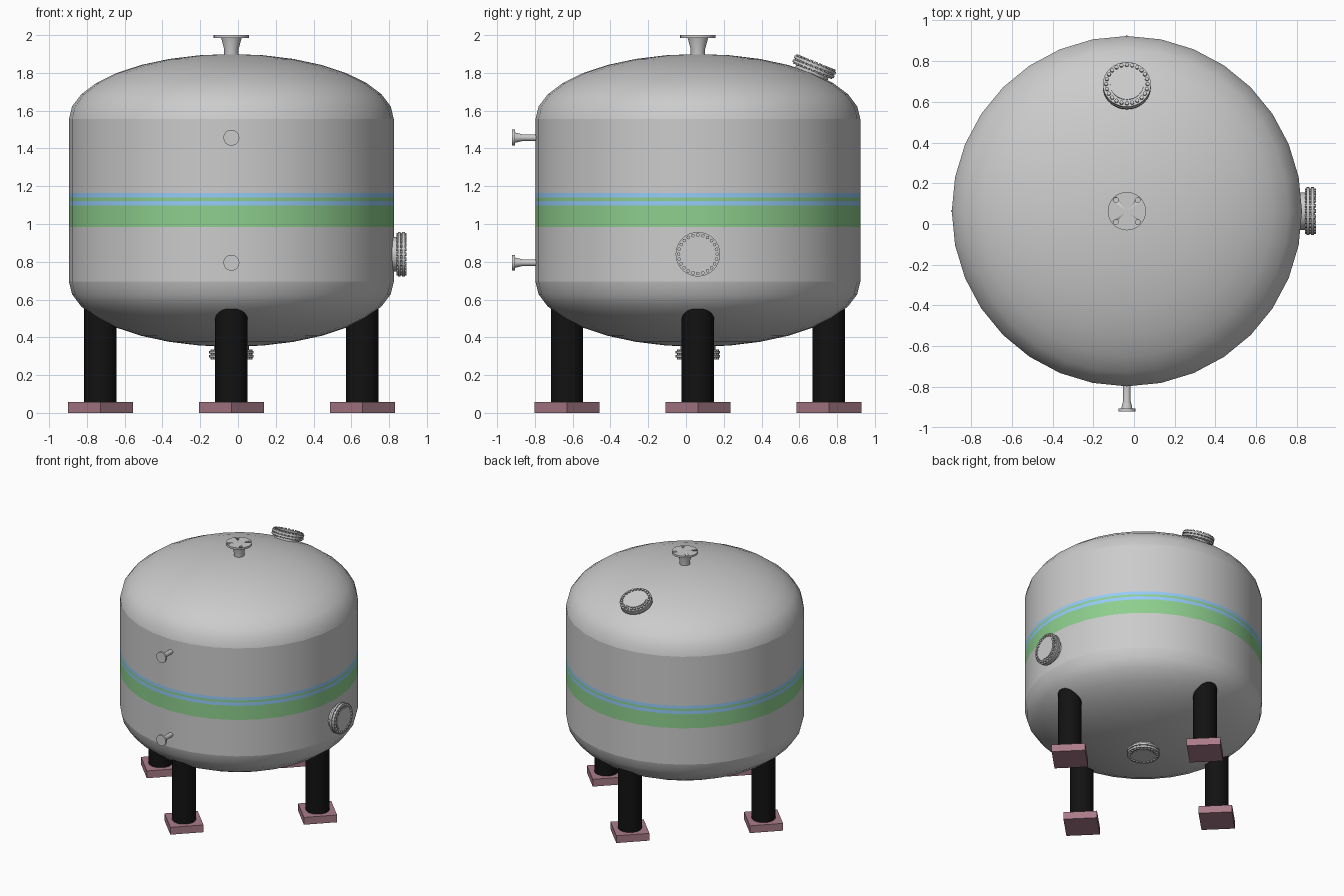
import bpy, bmesh
from math import sin, cos, pi, radians
from mathutils import Vector, Matrix

if "Cube" in bpy.data.objects:
    bpy.data.objects.remove(bpy.data.objects["Cube"])

CX, CY, R, DOME = -0.035, 0.063, 0.86, 0.345
Z_LOW, Z_HIGH = 0.695, 1.555


def material(name, rgb):
    m = bpy.data.materials.new(name)
    m.diffuse_color = (*rgb, 1)
    m.use_nodes = True
    m.node_tree.nodes["Principled BSDF"].inputs["Base Color"].default_value = m.diffuse_color
    return m


green = material("green", (0.27, 0.62, 0.27))
blue = material("blue", (0.30, 0.60, 0.95))
black = material("black", (0.006, 0.006, 0.006))
mauve = material("mauve", (0.40, 0.20, 0.25))


def revolve(bm, profile, n=32, offset=(0, 0)):
    """Revolve (radius, height) points about z; radius 0 closes to a point."""
    rings = []
    for r, z in profile:
        if r == 0:
            rings.append([bm.verts.new((*offset, z))] * n)
        else:
            rings.append([bm.verts.new((offset[0] + r * cos(2 * pi * i / n),
                                        offset[1] + r * sin(2 * pi * i / n), z)) for i in range(n)])
    for a, b in zip(rings, rings[1:]):
        for i in range(n):
            j = (i + 1) % n
            bm.faces.new(list(dict.fromkeys((a[i], a[j], b[j], b[i]))))


def finish(name, bm, loc=(CX, CY, 0), axis=(0, 0, 1), mat=None):
    """Turn the bmesh into an object whose local z points along axis."""
    me = bpy.data.meshes.new(name)
    bm.to_mesh(me)
    bm.free()
    me.shade_smooth()
    me.set_sharp_from_angle(angle=radians(35))
    if mat:
        me.materials.append(mat)
    ob = bpy.data.objects.new(name, me)
    ob.matrix_world = Matrix.Translation(loc) @ Vector(axis).to_track_quat('Z', 'Y').to_matrix().to_4x4()
    bpy.context.collection.objects.link(ob)
    return ob


def lathe(name, profile, n=32, **kw):
    bm = bmesh.new()
    revolve(bm, profile, n)
    return finish(name, bm, **kw)


def rod(r, z0, z1):
    return [(0, z0), (r, z0), (r, z1), (0, z1)]


# Shell courses and painted bands
for name, z0, z1, mat in [
        ("lower_shell", Z_LOW, 0.984, None), ("wide_green_band", 0.984, 1.097, green),
        ("lower_blue_band", 1.097, 1.123, blue), ("thin_green_band", 1.123, 1.139, green),
        ("upper_blue_band", 1.139, 1.163, blue), ("upper_shell", 1.163, Z_HIGH, None)]:
    lathe(name, [(R, z0), (R, z1)], mat=mat)

# Elliptical heads
arc = [(R * cos(i * pi / 16), DOME * sin(i * pi / 16)) for i in range(8)] + [(0, DOME)]
lathe("top_head", [(r, Z_HIGH + h) for r, h in arc])
lathe("bottom_head", [(r, Z_LOW - h) for r, h in reversed(arc)])

# Legs with diamond-set base plates
for name, dx, dy in [("front", 0, -1), ("right", 1, 0), ("back", 0, 1), ("left", -1, 0)]:
    loc = (CX + 0.693 * dx, CY + 0.693 * dy, 0)
    lathe(name + "_leg", rod(0.086, 0.05, 0.56), loc=loc, mat=black)
    lathe(name + "_base_plate", rod(0.172, 0, 0.058), n=4, loc=loc, mat=mauve)


# Bolted manways: neck, flange, gasket gap, cover, ring of bolts
def manway(name, loc, axis):
    bm = bmesh.new()
    revolve(bm, [(0.092, -0.06), (0.092, 0.022), (0.118, 0.022), (0.118, 0.036), (0.09, 0.036),
                 (0.09, 0.043), (0.118, 0.043), (0.118, 0.058), (0.082, 0.058), (0.082, 0.063),
                 (0, 0.063)])
    for i in range(24):
        a = 2 * pi * i / 24
        p = (0.102 * cos(a), 0.102 * sin(a))
        revolve(bm, rod(0.0095, 0.014, 0.068), 8, p)
    finish(name, bm, loc, axis)


tilt = radians(22)
manway("side_manway", (CX + R, CY, 0.84), (1, 0, 0))
manway("top_manway", (CX, 0.664, 1.795), (0, sin(tilt), cos(tilt)))
manway("bottom_manway", (CX, CY, Z_LOW - DOME), (0, 0, -1))

# Small front nozzles
for name, z in [("upper_nozzle", 1.457), ("lower_nozzle", 0.795)]:
    lathe(name, [(0.018, -0.04), (0.018, 0.07), (0.027, 0.108), (0.042, 0.109),
                 (0.042, 0.123), (0, 0.123)], loc=(CX, CY - R, z), axis=(0, -1, 0))

# Top nozzle with four bolt holes in its flange
top = lathe("top_nozzle", [(0, 1.86), (0.038, 1.86), (0.038, 1.925), (0.054, 1.984),
                           (0.094, 1.985), (0.094, 2.0), (0, 2.0)])
bm = bmesh.new()
for sx in (-1, 1):
    for sy in (-1, 1):
        revolve(bm, rod(0.012, 1.975, 2.02), 16, (0.054 * sx, 0.054 * sy))
cutter = finish("bolt_hole_cutter", bm)
cutter.hide_render = True
cutter.hide_viewport = True
cut = top.modifiers.new("bolt_holes", 'BOOLEAN')
cut.operation = 'DIFFERENCE'
cut.object = cutter
